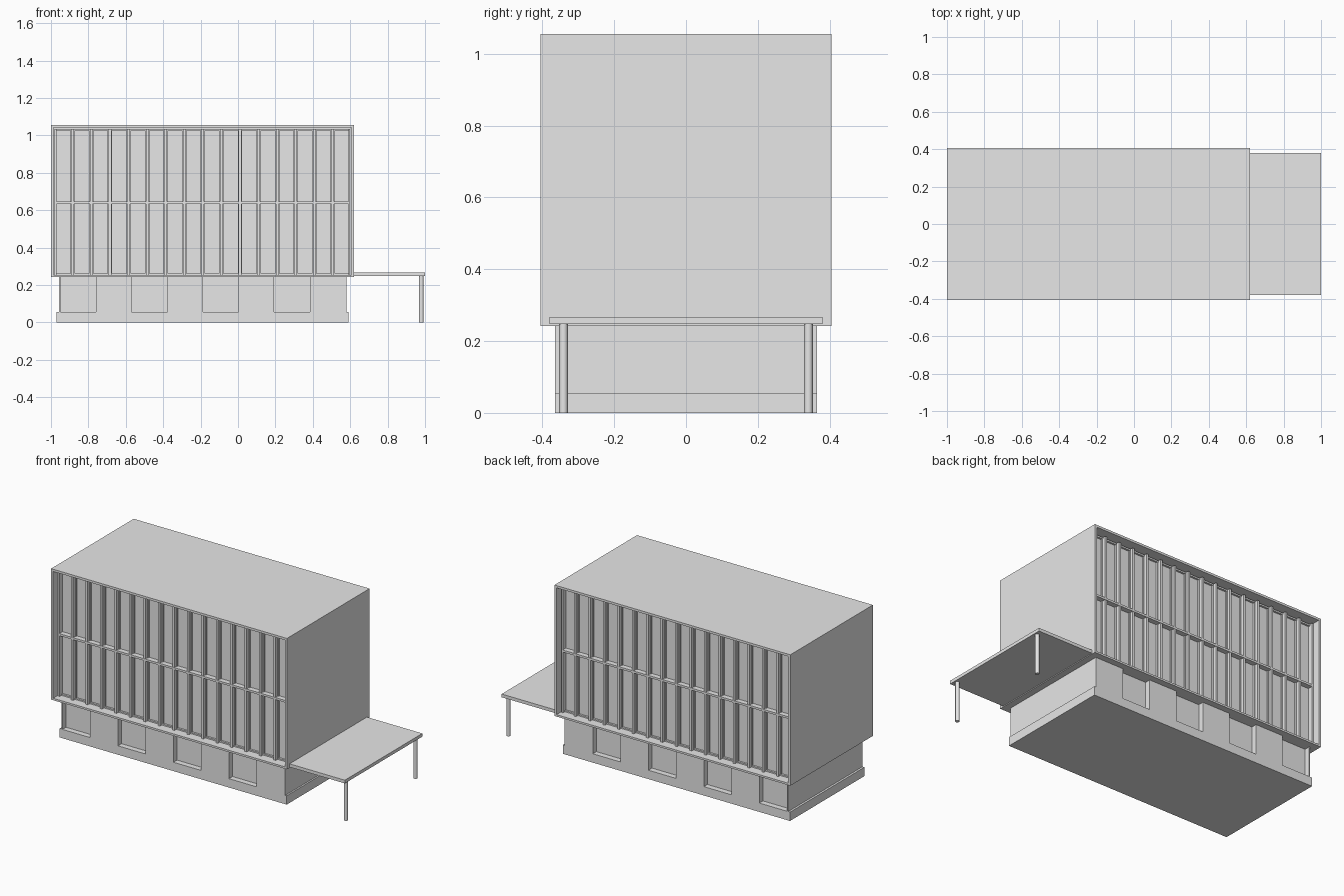
import bpy, bmesh
from mathutils import Vector

cube = bpy.data.objects.get("Cube")
if cube:
    bpy.data.objects.remove(cube, do_unlink=True)

grey = bpy.data.materials.new("plain_grey")
grey.use_nodes = True
grey.diffuse_color = (0.8, 0.8, 0.8, 1)
grey.node_tree.nodes["Principled BSDF"].inputs["Base Color"].default_value = (0.8, 0.8, 0.8, 1)


def finish(name, bm):
    bmesh.ops.recalc_face_normals(bm, faces=bm.faces[:])
    mesh = bpy.data.meshes.new(name)
    bm.to_mesh(mesh)
    bm.free()
    mesh.materials.append(grey)
    obj = bpy.data.objects.new(name, mesh)
    bpy.context.collection.objects.link(obj)
    return obj


def add_box(bm, x, y, z):
    """Add a box given (min, max) ranges; returns its vertices."""
    verts = bmesh.ops.create_cube(bm, size=1)["verts"]
    for v in verts:
        v.co = Vector([r[0] if c < 0 else r[1] for c, r in zip(v.co, (x, y, z))])
    return verts


def box(name, x, y, z):
    bm = bmesh.new()
    add_box(bm, x, y, z)
    return finish(name, bm)


# Upper storeys: a block whose long sides are recessed behind a thin rim
LEFT, RIGHT, DEPTH = -1.0, 0.62, 0.405
BOTTOM, TOP = 0.242, 1.055
RIM, SILL = 0.02, 0.012
GLASS = 0.335
bm = bmesh.new()
add_box(bm, (LEFT, RIGHT), (-DEPTH, DEPTH), (BOTTOM, TOP))
bm.normal_update()
for face in [f for f in bm.faces if abs(f.normal.y) > 0.9]:
    side = 1 if face.normal.y > 0 else -1
    bmesh.ops.inset_region(bm, faces=[face], thickness=RIM)
    for v in face.verts:
        if v.co.z < 0.5:
            v.co.z = BOTTOM + SILL
    pushed = bmesh.ops.extrude_face_region(bm, geom=[face])["geom"]
    for v in pushed:
        if isinstance(v, bmesh.types.BMVert):
            v.co.y = side * GLASS
    if face.is_valid:
        bmesh.ops.delete(bm, geom=[face], context="FACES_ONLY")
finish("upper_block", bm)

# Window grid on both long sides: fins, shallow frames, transom and rails
X0, X1 = LEFT + RIM, RIGHT - RIM
Z0, Z1 = BOTTOM + SILL, TOP - RIM
PITCH, FIRST = 0.0993, -0.883
for name, side in (("front", -1), ("back", 1)):
    def span(depth):
        return tuple(sorted((side * (GLASS - 0.005), side * (GLASS + depth))))

    bm = bmesh.new()
    for i in range(15):
        x = FIRST + i * PITCH
        add_box(bm, (x - 0.007, x + 0.007), span(0.03), (Z0, Z1))
    finish(name + "_mullions", bm)

    bm = bmesh.new()
    for i in range(15):
        x = FIRST + i * PITCH
        add_box(bm, (x - 0.012, x + 0.012), span(0.01), (Z0, Z1))
    add_box(bm, (X0, X0 + 0.01), span(0.03), (Z0, Z1))
    add_box(bm, (X1 - 0.01, X1), span(0.03), (Z0, Z1))
    add_box(bm, (X0, X1), span(0.012), (Z1 - 0.01, Z1))
    add_box(bm, (X0, X1), span(0.012), (Z0, Z0 + 0.008))
    finish(name + "_window_frames", bm)

    box(name + "_transom", (X0 + 0.01, X1 - 0.01), span(0.032), (0.632, 0.645))

# Ground floor: plinth and a wall whose plan steps in at every other bay
WALL_Y, NICHE, BAYS = 0.365, 0.035, 8
PLINTH_TOP = 0.055
box("plinth", (-0.97, 0.59), (-WALL_Y, WALL_Y), (0, PLINTH_TOP))
start, bay = -0.95, 0.1906
plan = [(-0.957, WALL_Y)]
for i in range(0, BAYS, 2):
    a, b = start + i * bay, start + (i + 1) * bay
    plan += [(a, WALL_Y), (a, WALL_Y - NICHE), (b, WALL_Y - NICHE), (b, WALL_Y)]
plan.append((0.58, WALL_Y))
plan += [(x, -y) for x, y in reversed(plan)]
bm = bmesh.new()
floor = bm.faces.new([bm.verts.new((x, y, PLINTH_TOP)) for x, y in plan])
raised = bmesh.ops.extrude_face_region(bm, geom=[floor], use_keep_orig=True)["geom"]
for v in raised:
    if isinstance(v, bmesh.types.BMVert):
        v.co.z = BOTTOM
finish("ground_floor_wall", bm)

# Entrance canopy on two round posts
box("canopy", (RIGHT, 1.0), (-0.38, 0.38), (0.247, 0.267))
for name, y in (("front_post", -0.341), ("back_post", 0.341)):
    bpy.ops.mesh.primitive_cylinder_add(vertices=24, radius=0.012, depth=0.247,
                                        location=(0.98, y, 0.1235))
    post = bpy.context.object
    post.name = name
    post.data.materials.append(grey)
    bpy.ops.object.shade_smooth_by_angle()
